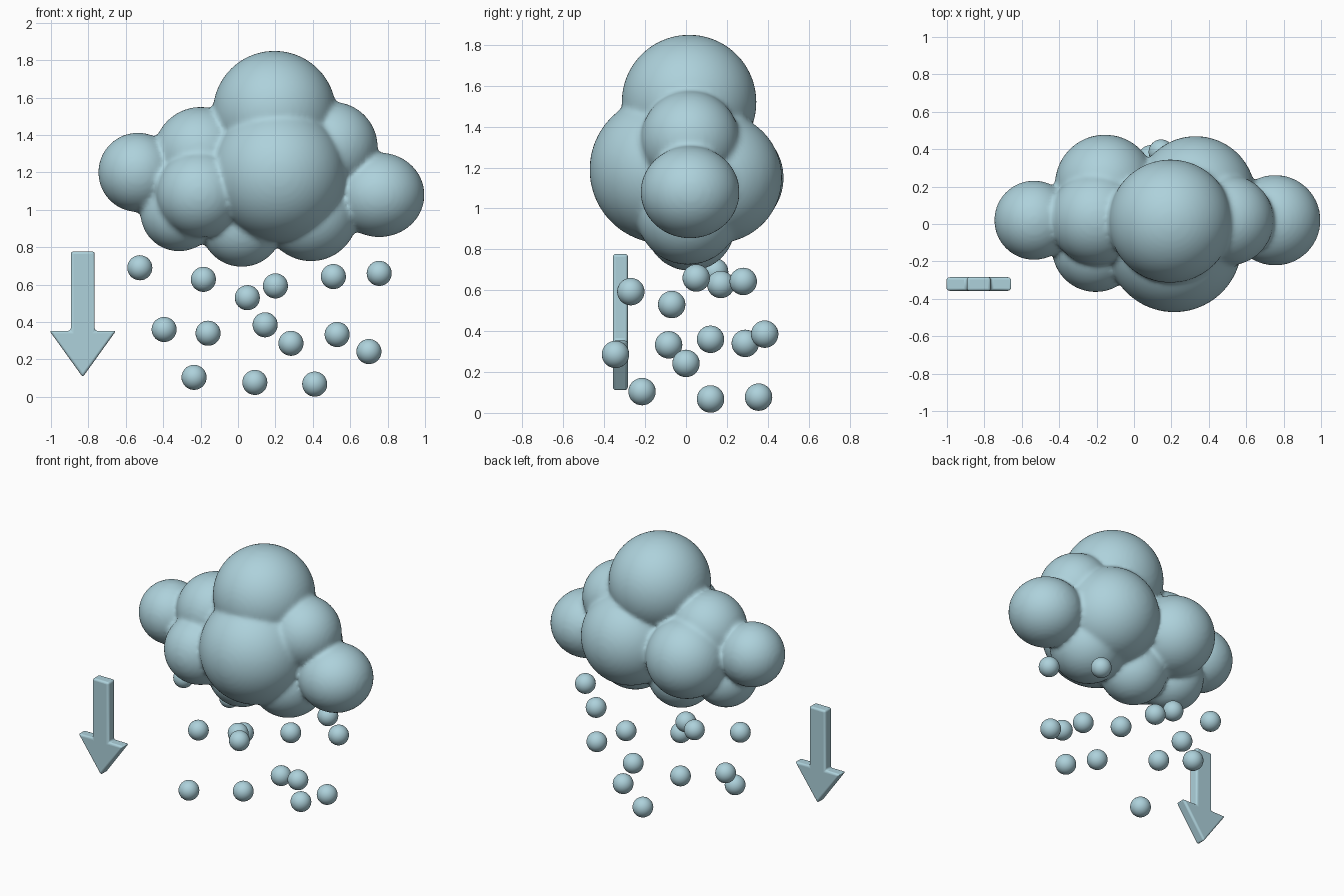
import bpy
import bmesh
from mathutils import Matrix, Vector

if "Cube" in bpy.data.objects:
    bpy.data.objects.remove(bpy.data.objects["Cube"])

pale_blue = bpy.data.materials.new("pale_blue")
pale_blue.diffuse_color = (0.42, 0.64, 0.71, 1)
pale_blue.use_nodes = True
pale_blue.node_tree.nodes["Principled BSDF"].inputs["Base Color"].default_value = pale_blue.diffuse_color


def make_object(name, bm, smooth=True):
    mesh = bpy.data.meshes.new(name)
    bm.to_mesh(mesh)
    bm.free()
    mesh.materials.append(pale_blue)
    for p in mesh.polygons:
        p.use_smooth = smooth
    ob = bpy.data.objects.new(name, mesh)
    bpy.context.collection.objects.link(ob)
    return ob


def add_ball(bm, x, y, z, r, rz=None, segs=64):
    m = Matrix.Translation((x, y, z)) @ Matrix.Diagonal((r, r, rz or r, 1))
    bmesh.ops.create_uvsphere(bm, u_segments=segs, v_segments=segs // 2,
                              radius=1, matrix=m)


# Cloud: overlapping puffs fused into one skin with softened creases
puffs = [
    (0.195, 0.015, 1.52, 0.33),           # crown
    (0.215, -0.11, 1.19, 0.362),          # front centre
    (0.33, 0.15, 1.15, 0.32),             # back right
    (-0.155, 0.21, 1.15, 0.268),          # back left
    (-0.20, 0.03, 1.30, 0.25),            # upper left
    (-0.205, -0.13, 1.085, 0.234),        # front left
    (-0.535, 0.02, 1.20, 0.212),          # left end
    (0.505, 0.02, 1.335, 0.242),          # upper right
    (0.755, 0.02, 1.08, 0.242, 0.226),    # right end
    (-0.315, 0.0, 0.985, 0.207),          # lower left
    (0.02, 0.02, 0.915, 0.22),            # lower middle
    (0.39, 0.01, 0.977, 0.252),           # lower right
]
bm = bmesh.new()
for puff in puffs:
    add_ball(bm, *puff)
cloud = make_object("cloud", bm)
remesh = cloud.modifiers.new("fuse", 'REMESH')
remesh.mode = 'VOXEL'
remesh.voxel_size = 0.015
remesh.use_smooth_shade = True
soften = cloud.modifiers.new("soften", 'SMOOTH')
soften.factor = 0.5
soften.iterations = 6

# Falling drops
drops = [
    (-0.525, 0.14, 0.69), (-0.185, 0.17, 0.628), (0.05, -0.07, 0.53),
    (0.20, -0.27, 0.593), (0.51, 0.28, 0.643), (0.755, 0.05, 0.66),
    (-0.395, 0.12, 0.36), (-0.16, 0.29, 0.34), (0.145, 0.385, 0.385),
    (0.283, -0.345, 0.286), (0.53, -0.085, 0.333), (0.70, 0.0, 0.242),
    (-0.235, -0.215, 0.104), (0.09, 0.355, 0.077), (0.41, 0.12, 0.068),
]
for i, (x, y, z) in enumerate(drops):
    bm = bmesh.new()
    add_ball(bm, x, y, z, 0.067, segs=32)
    make_object(f"drop_{i + 1}", bm)

# Down arrow: extruded outline with rounded edges
cx, y_front, thick = -0.83, -0.358, 0.074
half = [(0.0, 0.105), (0.178, 0.353), (0.064, 0.353), (0.064, 0.777)]
outline = half + [(-x, z) for x, z in reversed(half[1:])]
bm = bmesh.new()
face = bm.faces.new([bm.verts.new((cx + x, y_front, z)) for x, z in outline])
ext = bmesh.ops.extrude_face_region(bm, geom=[face], use_keep_orig=True)
moved = [g for g in ext["geom"] if isinstance(g, bmesh.types.BMVert)]
bmesh.ops.translate(bm, verts=moved, vec=Vector((0, thick, 0)))
bmesh.ops.recalc_face_normals(bm, faces=bm.faces)
arrow = make_object("down_arrow", bm, smooth=False)
bevel = arrow.modifiers.new("round_edges", 'BEVEL')
bevel.width = 0.014
bevel.segments = 4
bevel.limit_method = 'ANGLE'
bpy.context.view_layer.objects.active = arrow
arrow.select_set(True)
bpy.ops.object.shade_smooth_by_angle(angle=0.6)
